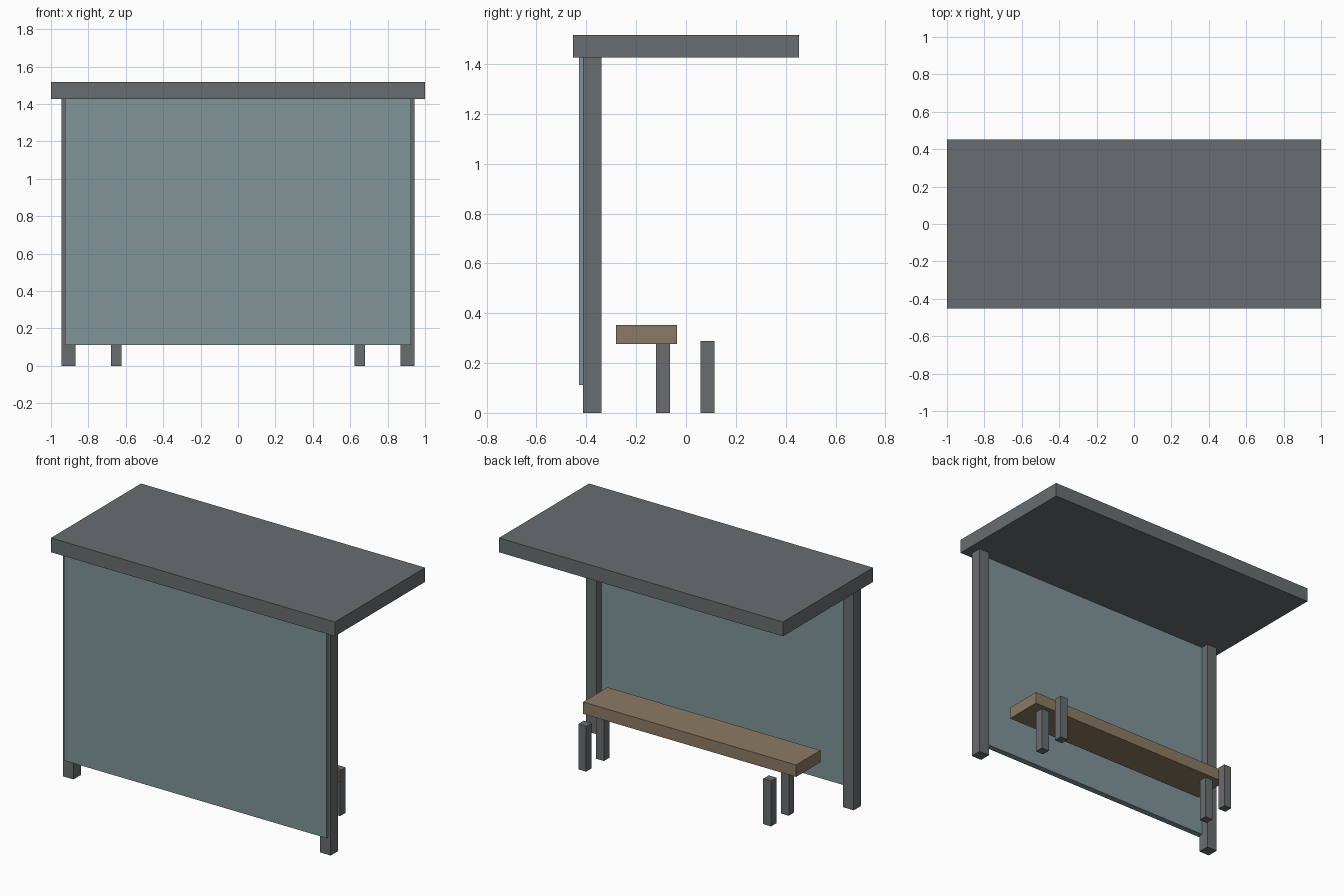
import bpy

if "Cube" in bpy.data.objects:
    bpy.data.objects.remove(bpy.data.objects["Cube"])


def material(name, color):
    mat = bpy.data.materials.new(name)
    mat.diffuse_color = color
    mat.use_nodes = True
    mat.node_tree.nodes["Principled BSDF"].inputs["Base Color"].default_value = mat.diffuse_color
    return mat


metal = material("dark_metal", (0.14, 0.155, 0.16, 1))
glass = material("tinted_glass", (0.22, 0.30, 0.315, 1))
wood = material("wood", (0.26, 0.195, 0.125, 1))


def box(name, lo, hi, mat):
    """Axis-aligned box between two corners."""
    bpy.ops.mesh.primitive_cube_add(
        size=1, location=[(a + b) / 2 for a, b in zip(lo, hi)])
    ob = bpy.context.object
    ob.name = name
    ob.scale = [b - a for a, b in zip(lo, hi)]
    bpy.ops.object.transform_apply(location=False, rotation=False, scale=True)
    ob.data.materials.append(mat)
    return ob


def post(name, x, y, width, height):
    h = width / 2
    return box(name, (x - h, y - h, 0), (x + h, y + h, height), metal)


# Flat roof and wall panel
box("roof", (-1, -0.453, 1.426), (1, 0.453, 1.517), metal)
box("wall_panel", (-0.924, -0.43, 0.112), (0.924, -0.392, 1.426), glass)

# Bench seat
box("bench_seat", (-0.75, -0.281, 0.277), (0.75, -0.036, 0.353), wood)

# Roof posts and bench legs, mirrored left and right
for side, s in (("left", -1), ("right", 1)):
    post(f"{side}_roof_post", s * 0.906, -0.377, 0.074, 1.426)
    post(f"{side}_inner_bench_leg", s * 0.651, -0.092, 0.055, 0.289)
    post(f"{side}_outer_bench_leg", s * 0.651, 0.086, 0.055, 0.289)
